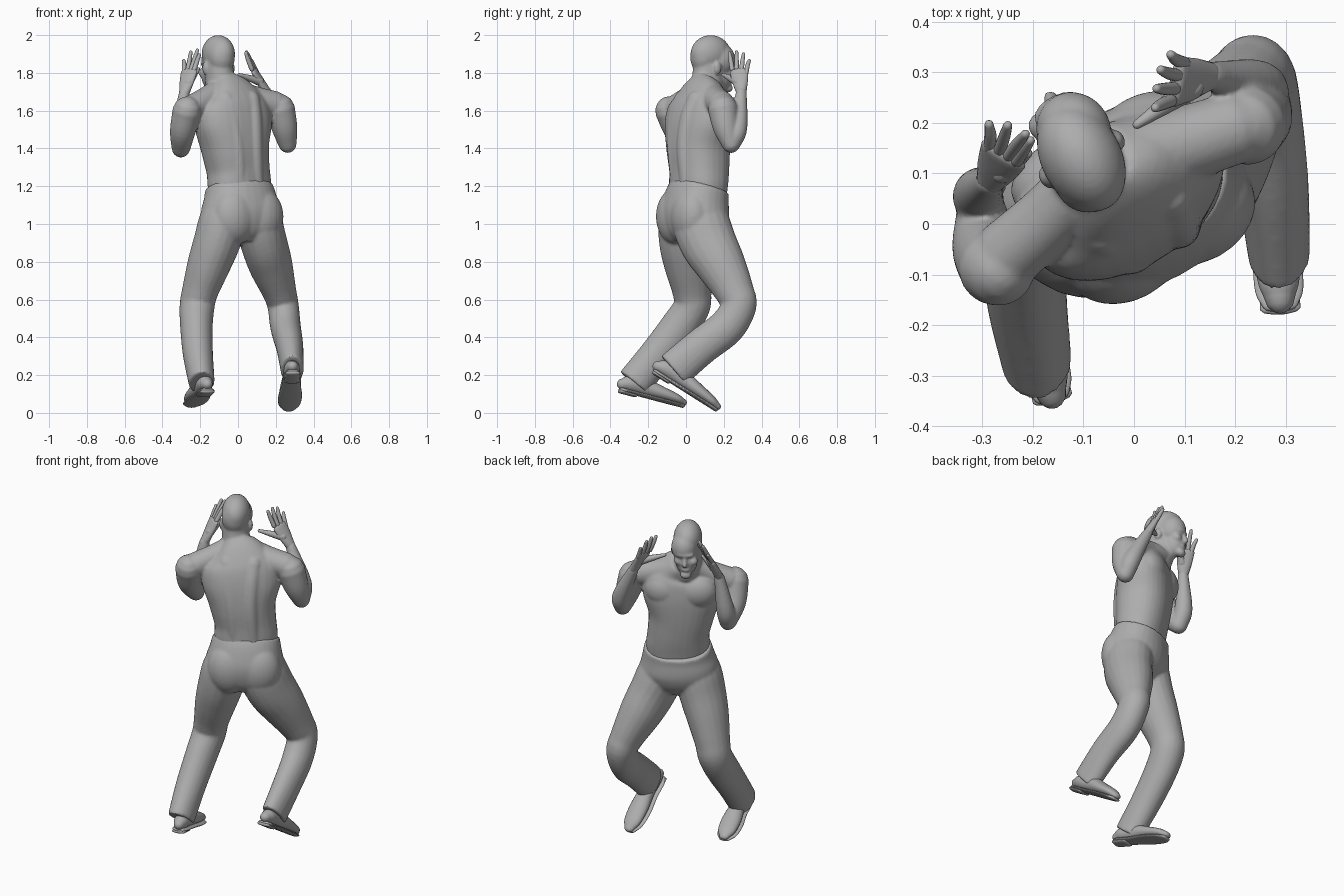
import bpy, bmesh, math
from mathutils import Vector, Matrix

cube = bpy.data.objects.get("Cube")
if cube:
    bpy.data.objects.remove(cube, do_unlink=True)

YAW = 0.5                                   # the figure is turned about z
SIDE = Vector((math.cos(YAW), math.sin(YAW), 0))
FWD = Vector((-math.sin(YAW), math.cos(YAW), 0))
TWIST = Vector((math.cos(.62), math.sin(.62), 0))   # the ribs turn further
X = Vector((1, 0, 0))

grey = bpy.data.materials.new("plain_grey")
grey.use_nodes = True
grey.diffuse_color = (0.42, 0.42, 0.42, 1)
bsdf = next(n for n in grey.node_tree.nodes if n.type == 'BSDF_PRINCIPLED')
bsdf.inputs["Base Color"].default_value = grey.diffuse_color


def spline(points, steps):
    """Catmull-Rom through ring data (x, y, z, half width, half depth)."""
    p = [Vector(q if len(q) == 5 else (*q, q[3])) for q in points]
    p = [p[0] * 2 - p[1]] + p + [p[-1] * 2 - p[-2]]
    out = []
    for i in range(1, len(p) - 2):
        a, b, c, d = p[i - 1:i + 3]
        for s in range(steps):
            t = s / steps
            out.append(0.5 * (2 * b + (c - a) * t + (2 * a - 5 * b + 4 * c - d) * t * t
                              + (3 * b - a - 3 * c + d) * t ** 3))
    return out + [p[-2]]


def tube(bm, points, side=SIDE, round_ends=True, sides=20, power=1.0):
    """Loft elliptical rings along a path; a power below 1 squares them off."""
    data = spline(points, 5)
    pos = [Vector(q[:3]) for q in data]
    rings = []
    last = len(data) - 1
    for i, q in enumerate(data):
        t = (pos[min(i + 1, last)] - pos[max(i - 1, 0)]).normalized()
        u = (side - t * side.dot(t)).normalized()
        rings.append((pos[i], u, t.cross(u), q[3], q[4], t))
    if round_ends:
        def cap(r, sign):
            c, u, v, a, b, t = r
            m = min(a, b) * sign
            return [(c + t * m * h, u, v, a * k, b * k, t) for h, k in ((.5, .85), (.85, .5), (.98, .18))]
        rings = cap(rings[0], -1)[::-1] + rings + cap(rings[-1], 1)

    def bend(w):
        return math.copysign(abs(w) ** power, w)
    loops = []
    for c, u, v, a, b, t in rings:
        loops.append([bm.verts.new(c + u * a * bend(math.cos(k * math.tau / sides))
                                   + v * b * bend(math.sin(k * math.tau / sides))) for k in range(sides)])
    for lo, hi in zip(loops, loops[1:]):
        for k in range(sides):
            n = (k + 1) % sides
            bm.faces.new((lo[k], lo[n], hi[n], hi[k]))
    bm.faces.new(loops[0][::-1])
    bm.faces.new(loops[-1])


def ball(bm, centre, radii):
    m = Matrix.Translation(centre) @ Matrix.Rotation(YAW, 4, 'Z') @ Matrix.Diagonal((*radii, 1))
    bmesh.ops.create_uvsphere(bm, u_segments=24, v_segments=16, radius=1, matrix=m)


def at(centre, lateral, forward, z):
    """Point in the turned frame of the figure."""
    p = Vector((*centre, 0)) + SIDE * lateral + FWD * forward
    return Vector((p.x, p.y, z))


def finish(name, bm, voxel=0, smooth=0):
    bmesh.ops.recalc_face_normals(bm, faces=bm.faces)
    me = bpy.data.meshes.new(name)
    bm.to_mesh(me)
    bm.free()
    ob = bpy.data.objects.new(name, me)
    bpy.context.collection.objects.link(ob)
    if voxel:                               # fuse the overlapping volumes
        r = ob.modifiers.new("fuse", 'REMESH')
        r.mode, r.voxel_size = 'VOXEL', voxel
        s = ob.modifiers.new("soften", 'SMOOTH')
        s.factor, s.iterations = 0.5, smooth
        dg = bpy.context.evaluated_depsgraph_get()
        ob.data = bpy.data.meshes.new_from_object(ob.evaluated_get(dg))
        ob.modifiers.clear()
        ob.data.name = name
    ob.data.materials.clear()
    ob.data.materials.append(grey)
    for f in ob.data.polygons:
        f.use_smooth = True


# Trunk and neck
bm = bmesh.new()
tube(bm, [(.012, .06, 1.08, .165, .12), (.008, .066, 1.2, .176, .134), (0, .07, 1.29, .172, .142),
          (-.015, .066, 1.4, .186, .15), (-.025, .07, 1.52, .22, .148), (-.03, .08, 1.62, .212, .132),
          (-.045, .09, 1.685, .15, .105), (-.08, .112, 1.74, .086, .088)],
     TWIST, round_ends=False, sides=32, power=.88)
tube(bm, [(-.07, .1, 1.68, .09, .09), (-.095, .115, 1.76, .077, .088), (-.106, .126, 1.86, .074, .09)])
chest = (-.028, .075)
for s in (-1, 1):
    ball(bm, at(chest, s * .09, .07, 1.57), (.11, .075, .1))          # chest muscle
    tube(bm, [(*at((.008, .066), s * .05, -.092, 1.2), .04), (*at((-.012, .068), s * .052, -.112, 1.4), .044),
              (*at(chest, s * .065, -.102, 1.55), .05), (*at(chest, s * .075, -.06, 1.66), .05)])  # beside the spine

# Shoulders and arms
tube(bm, [(-.09, .1, 1.72, .062), (-.16, .02, 1.665, .066), (-.25, -.06, 1.61, .07)])
tube(bm, [(-.06, .12, 1.72, .062), (.07, .15, 1.66, .075), (.2, .19, 1.63, .072)])
arms = [
    [(-.27, -.088, 1.6, .077), (-.293, -.045, 1.49, .068), (-.302, .025, 1.4, .05)],
    [(-.302, .03, 1.4, .046), (-.308, .06, 1.49, .05), (-.285, .085, 1.69, .029)],
    [(.222, .195, 1.61, .08), (.246, .212, 1.51, .069), (.262, .238, 1.425, .05)],
    [(.262, .243, 1.425, .046), (.245, .276, 1.51, .049), (.15, .293, 1.7, .029)],
]
for arm in arms:
    tube(bm, arm)

# Head, with the face bent slightly down
skull = (-.108, .138)
ball(bm, at(skull, 0, -.008, 1.9), (.08, .114, .1))
ball(bm, at(skull, .012, .045, 1.868), (.074, .08, .088))
ball(bm, at(skull, -.004, -.05, 1.885), (.072, .07, .092))
ball(bm, at(skull, 0, .05, 1.79), (.062, .068, .085))
ball(bm, at(skull, 0, .095, 1.72), (.032, .026, .024))                # chin
ball(bm, at(skull, .005, .102, 1.845), (.054, .026, .014))            # brow
tube(bm, [(*at(skull, .003, .115, 1.83), .01), (*at(skull, .003, .126, 1.79), .015)])   # nose
ball(bm, at(skull, 0, .108, 1.756), (.026, .014, .012))               # lips
for s in (-1, 1):
    ball(bm, at(skull, s * .038, .085, 1.8), (.028, .028, .026))      # cheek
    ball(bm, at(skull, s * .081, -.01, 1.825), (.013, .022, .034))    # ear
finish("upper_body", bm, 0.0065, 10)


# Hands with spread fingers
def hand(name, wrist, knuckles, tips, thumb):
    bm = bmesh.new()
    wrist, first, final = Vector(wrist), Vector(knuckles[0]), Vector(knuckles[1])
    across = (final - first).normalized()
    mid = (first + final) / 2
    tube(bm, [(*wrist, .028, .025), (*wrist.lerp(mid, .5), .042, .021), (*mid, .05, .016)], across)
    for i, tip in enumerate(tips):
        base, tip = first.lerp(final, i / 3), Vector(tip)
        knuckle = base.lerp(tip, .5) + (mid - wrist).normalized() * .008
        tube(bm, [(*base, .013), (*knuckle, .012), (*tip, .009)], across, sides=12)
    root, tip = wrist.lerp(first, .45), Vector(thumb)
    tube(bm, [(*root, .024), (*root.lerp(tip, .5), .017), (*tip, .009)], across, sides=12)
    finish(name, bm)


hand("hand_near_ear", (-.285, .085, 1.69), [(-.232, .125, 1.815), (-.285, .15, 1.8)],
     [(-.205, .165, 1.895), (-.215, .178, 1.92), (-.25, .195, 1.91), (-.287, .197, 1.865)], (-.21, .14, 1.82))
hand("hand_far_from_ear", (.15, .293, 1.7), [(.073, .244, 1.82), (.1, .318, 1.8)],
     [(.042, .23, 1.905), (.045, .268, 1.91), (.053, .305, 1.9), (.073, .335, 1.865)], (.006, .197, 1.79))

# Trousers: pelvis with a waist lower in front, seat and both legs
bm = bmesh.new()
tube(bm, [(.004, .074, 1.197, .185, .144), (.012, .057, 1.132, .2, .158), (.015, .045, 1.05, .218, .166),
          (.02, .04, .97, .185, .145), (.02, .04, .91, .1, .1)], round_ends=False, sides=32, power=.92)
for s in (-1, 1):
    ball(bm, at((.018, .045), s * .08, -.07, 1.04), (.125, .098, .15))
legs = [
    [(.07, .055, 1.12, .1, .12), (.102, .075, 1.02, .127, .15), (.137, .118, .9, .124, .15),
     (.174, .186, .78, .116, .132), (.22, .258, .64, .09, .104), (.239, .28, .565, .083, .093),
     (.252, .215, .455, .081, .098), (.274, .08, .35, .072, .098), (.288, -.066, .225, .061, .101)],
    [(-.05, .01, 1.12, .1, .12), (-.077, 0, 1.02, .127, .145), (-.113, 0, .9, .124, .142),
     (-.156, .013, .78, .114, .128), (-.202, .032, .64, .096, .104), (-.217, .03, .56, .093, .097),
     (-.22, -.04, .45, .086, .1), (-.212, -.152, .31, .08, .094), (-.192, -.276, .158, .069, .094)],
]
for leg in legs:
    tube(bm, leg, X, round_ends=False)
finish("trousers", bm, 0.008, 8)


# Shoes: rounded upper, flat sole, heel block and ankle
def shoe(name, heel, toe, ankle):
    heel, toe = Vector(heel), Vector(toe)
    d = (toe - heel).normalized()
    side = Vector((d.y, -d.x, 0)).normalized()
    up = side.cross(d)
    bm = bmesh.new()
    shape = [(.02, .03, .03), (.12, .042, .042), (.35, .044, .046), (.62, .055, .036), (.85, .05, .027), (.97, .028, .018)]
    tube(bm, [(*(heel.lerp(toe, t) + up * h), w, h) for t, w, h in shape], side)
    tube(bm, [(*heel.lerp(toe, t), w * 1.14, .011) for t, w, h in shape], side)
    tube(bm, [(*(heel.lerp(toe, t) - up * .01), .04, .011) for t in (.02, .12, .24)], side)
    base = heel.lerp(toe, .2) + up * .04
    tube(bm, [(*base, .042), (*ankle, .045)], side)
    finish(name, bm)


shoe("shoe_forward_leg", (.29, -.17, .225), (.268, .168, .012), (.285, -.04, .25))
shoe("shoe_rear_leg", (-.16, -.35, .125), (-.25, -.008, .035), (-.195, -.24, .19))
